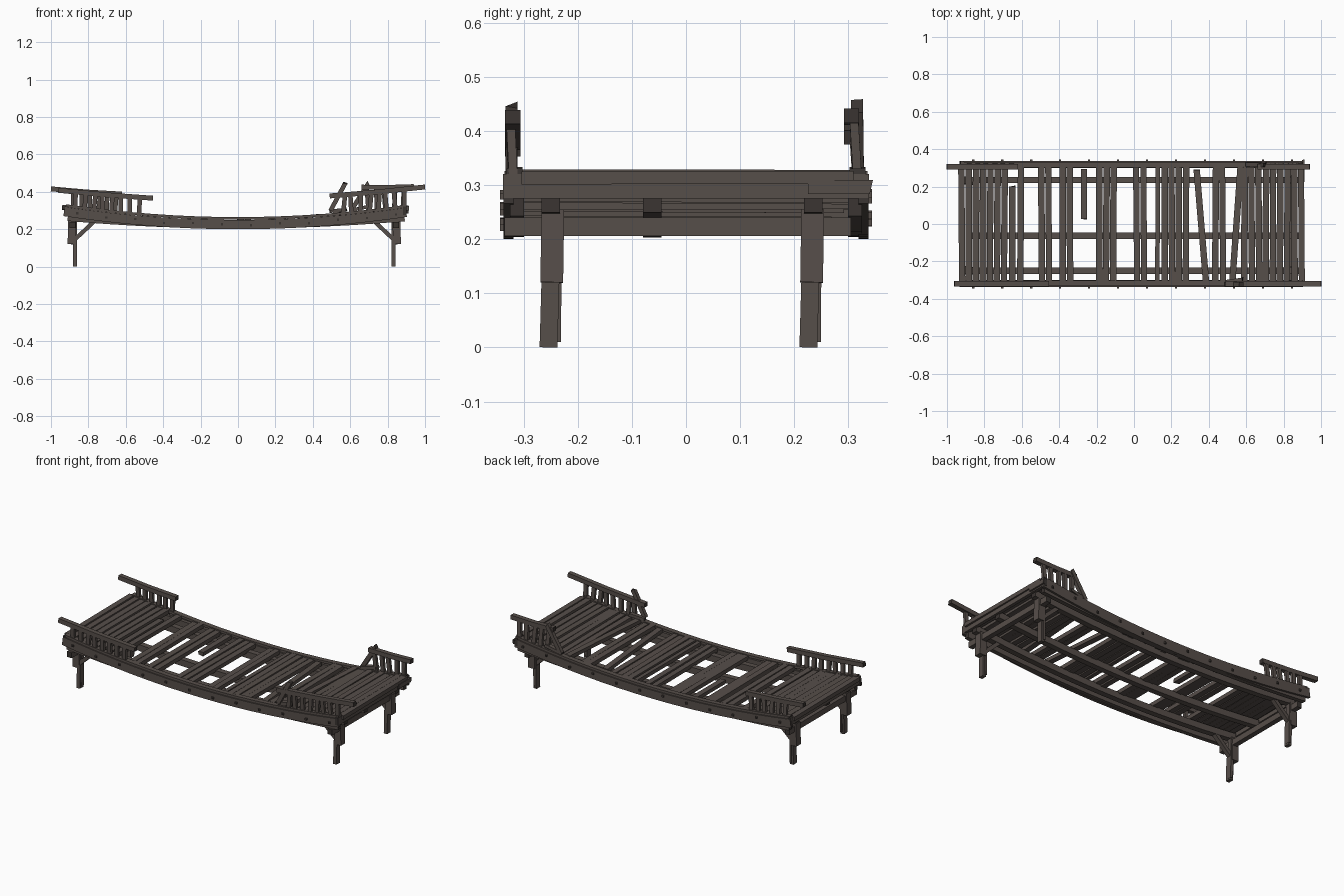
import bpy, bmesh, random
from mathutils import Vector

if "Cube" in bpy.data.objects:
    bpy.data.objects.remove(bpy.data.objects["Cube"])

random.seed(7)
R = random.uniform


def material(name, rgb):
    m = bpy.data.materials.new(name)
    m.diffuse_color = (*rgb, 1)
    m.use_nodes = True
    m.node_tree.nodes["Principled BSDF"].inputs["Base Color"].default_value = m.diffuse_color
    return m


WOOD = material("weathered wood", (0.094, 0.077, 0.068))
DARK = material("dark end grain", (0.040, 0.033, 0.030))


def sag(x):
    return 0.07 * (x / 0.93) ** 2


def deck(x):          # top of the planks
    return 0.262 + sag(x)


def finish(name, bm):
    bmesh.ops.recalc_face_normals(bm, faces=bm.faces)
    me = bpy.data.meshes.new(name)
    bm.to_mesh(me)
    bm.free()
    me.materials.append(WOOD)
    me.materials.append(DARK)
    ob = bpy.data.objects.new(name, me)
    bpy.context.collection.objects.link(ob)
    return ob


def sweep(name, points, w, h, jag=0.0, dark=True, up=(0, 0, 1)):
    """Rectangular timber along points; ends may be dark or splintered."""
    bm = bmesh.new()
    pts = [Vector(p) for p in points]
    rings = []
    for i, p in enumerate(pts):
        d = (pts[min(i + 1, len(pts) - 1)] - pts[max(i - 1, 0)]).normalized()
        side = d.cross(Vector(up)).normalized()
        top = side.cross(d)
        ring = []
        for a, b in ((-1, -1), (1, -1), (1, 1), (-1, 1)):
            q = p + side * a * w / 2 + top * b * h / 2
            if jag and i == len(pts) - 1:
                q += d * R(-jag, jag)
            ring.append(bm.verts.new(q))
        rings.append(ring)
    for r0, r1 in zip(rings, rings[1:]):
        for k in range(4):
            bm.faces.new((r0[k], r0[(k + 1) % 4], r1[(k + 1) % 4], r1[k]))
    for r in (rings[0], rings[-1]):
        bm.faces.new(r).material_index = int(dark)
    return finish(name, bm)


def curve_x(x0, x1, y, zf, n=16):
    return [(x0 + (x1 - x0) * i / n, y, zf(x0 + (x1 - x0) * i / n)) for i in range(n + 1)]


# sagging side beams, curbs and bolts
for s, side in ((-1, "front"), (1, "back")):
    sweep(side + "_side_beam", curve_x(-0.93, 0.90, s * 0.328, lambda x: 0.225 + sag(x)), 0.018, 0.05)
    sweep(side + "_lower_beam", curve_x(-0.91, 0.89, s * 0.312, lambda x: 0.226 + sag(x) * 0.6), 0.026, 0.044)
    sweep(side + "_curb", curve_x(-0.92, 0.90, s * 0.317, lambda x: deck(x) - 0.004), 0.03, 0.014)
    for i in range(12):
        x = -0.86 + i * 0.155
        z = 0.228 + sag(x) + R(-0.008, 0.008)
        sweep(side + "_bolt", [(x, s * 0.33, z), (x, s * 0.344, z)], 0.012, 0.012)

# long joists under the deck
for y in (-0.25, -0.062, 0.235):
    sweep("joist", curve_x(-0.90, 0.89, y, lambda x: 0.222 + sag(x) * 0.72), 0.034, 0.038)

# planks: pixel-like rows given as (start, count) in x
W = 0.038
rows = [(-0.94, 7), (-0.625, 1), (-0.513, 2), (-0.40, 2), (-0.205, 3), (-0.005, 2),
        (0.145, 4), (0.417, 2), (0.572, 9)]
for start, count in rows:
    for i in range(count):
        x = start + W * (i + 0.5)
        if x > 0.905:
            continue
        z = deck(x) - 0.013 + R(-0.003, 0.004)
        t = R(-0.003, 0.003)
        sweep("plank", [(x - t, -0.315 + R(0, 0.012), z + R(-0.002, 0.002)),
                        (x + t, 0.315 - R(0, 0.012), z + R(-0.002, 0.002))],
              W - R(0.002, 0.006), 0.024, dark=False)


# broken, thin and skewed planks
def loose(xa, ya, xb, yb, w=0.034, lift=0.0):
    sweep("loose_plank", [(xa, ya, deck(xa) - 0.012 + lift), (xb, yb, deck(xb) - 0.012 + lift)],
          w, 0.022, jag=0.008, dark=False)


loose(-0.65, -0.315, -0.65, 0.20)
loose(-0.267, 0.295, -0.267, 0.025)
loose(0.125, -0.31, 0.127, 0.31, 0.024)
loose(0.385, -0.31, 0.335, 0.29)
loose(0.525, -0.32, 0.57, 0.31, 0.034, 0.008)

# end beams over the deck ends, and caps on the legs
sweep("right_end_beam", [(0.892, -0.338, 0.298), (0.892, 0.338, 0.298)], 0.02, 0.045)
sweep("left_end_beam", [(-0.918, -0.335, 0.303), (-0.918, 0.335, 0.303)], 0.02, 0.045)
sweep("right_end_splint", [(0.905, 0.225, 0.296), (0.905, 0.342, 0.296)], 0.014, 0.026, jag=0.006)
for x in (-0.885, 0.845):
    sweep("leg_cap", [(x, -0.335, 0.223), (x, 0.305, 0.223)], 0.03, 0.034)

# legs: thick upper sleeve, thinner lower post, diagonal brace
for sx, x in ((-1, -0.89), (1, 0.85)):
    for y in (-0.248, 0.232):
        sweep("leg_sleeve", [(x, y, 0.12), (x - 0.003 * sx, y + 0.002, 0.255)], 0.042, 0.042,
              up=(0, 1, 0), dark=False)
        xl = x - 0.018 * sx
        sweep("lower_leg", [(xl, y - 0.006, 0.0), (xl, y - 0.002, 0.14)], 0.022, 0.033,
              up=(0, 1, 0), dark=False)
        sweep("leg_inner_post", [(xl - 0.006 * sx, y + 0.004, 0.01), (xl - 0.004 * sx, y + 0.006, 0.25)],
              0.012, 0.026, up=(0, 1, 0), dark=False)
        sweep("leg_brace", [(x - 0.012 * sx, y, 0.14), (x - 0.13 * sx, y, 0.25)],
              0.026, 0.022, dark=False)


# four handrail remnants: rail ends, then post range
def handrail(name, y, a, b, p0, p1, n):
    mid = ((a[0] + b[0]) / 2, y, (a[1] + b[1]) / 2 - 0.003)
    sweep(name + "_rail", [(a[0], y, a[1]), mid, (b[0], y, b[1])], 0.028, 0.026)
    s = 1 if y > 0 else -1
    for i in range(n):
        x = p0 + (p1 - p0) * i / (n - 1)
        zt = a[1] + (b[1] - a[1]) * (x - a[0]) / (b[0] - a[0])
        t = R(-0.014, 0.014)
        sweep(name + "_post", [(x, s * 0.318, deck(x) - 0.03), (x + t, y + s * 0.004, zt)],
              0.024, 0.016, up=(0, 1, 0), dark=False)


handrail("front_left", -0.32, (-0.96, 0.408), (-0.455, 0.366), -0.87, -0.53, 8)
handrail("back_left", 0.306, (-1.0, 0.416), (-0.62, 0.388), -0.88, -0.66, 6)
handrail("front_right", -0.32, (0.49, 0.378), (1.0, 0.426), 0.56, 0.89, 8)
handrail("back_right", 0.306, (0.66, 0.425), (0.94, 0.428), 0.70, 0.88, 5)

# snapped posts leaning beside the right rails
sweep("front_leaning_post", [(0.495, -0.322, 0.30), (0.573, -0.322, 0.445)], 0.024, 0.022,
      jag=0.009, up=(0, 1, 0))
sweep("back_leaning_post", [(0.605, 0.318, 0.30), (0.697, 0.316, 0.445)], 0.024, 0.022,
      jag=0.009, up=(0, 1, 0))
sweep("fallen_post", [(0.60, 0.312, 0.30), (0.70, 0.318, 0.322)], 0.026, 0.018, jag=0.008)
sweep("fallen_post", [(0.49, -0.312, 0.296), (0.58, -0.30, 0.306)], 0.026, 0.018, jag=0.008)
